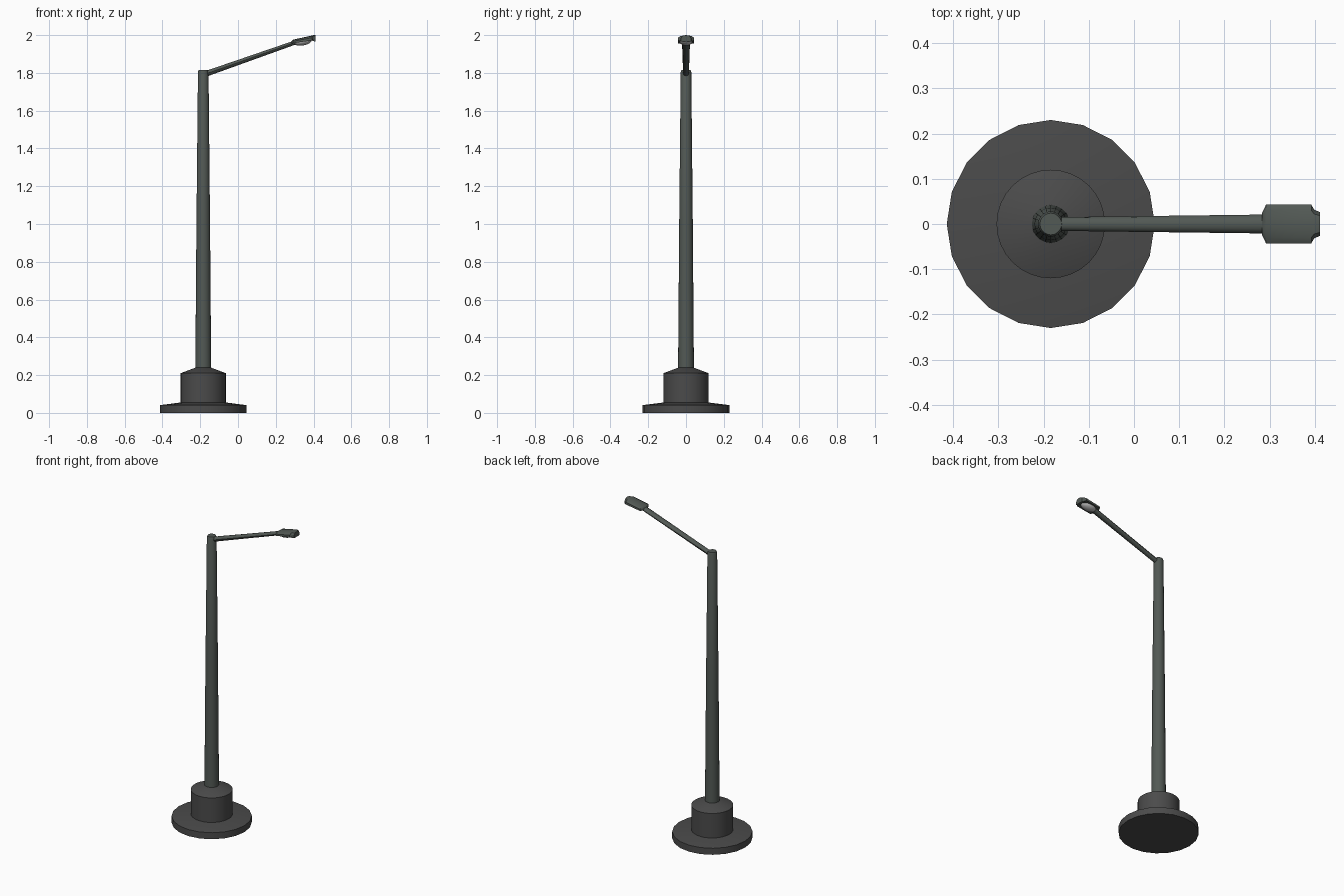
import bpy, bmesh, math
from mathutils import Vector, Matrix

if "Cube" in bpy.data.objects:
    bpy.data.objects.remove(bpy.data.objects["Cube"])

POLE_X = -0.184


def material(name, rgb):
    m = bpy.data.materials.new(name)
    m.diffuse_color = (*rgb, 1)
    m.use_nodes = True
    m.node_tree.nodes["Principled BSDF"].inputs["Base Color"].default_value = m.diffuse_color
    return m


BASE = material("dark_base", (0.07, 0.07, 0.07))
METAL = material("grey_green_metal", (0.085, 0.1, 0.09))
GLASS = material("lamp_glass", (0.5, 0.5, 0.5))


def finish(name, bm, mat, angle=35):
    bmesh.ops.recalc_face_normals(bm, faces=bm.faces)
    me = bpy.data.meshes.new(name)
    bm.to_mesh(me)
    bm.free()
    ob = bpy.data.objects.new(name, me)
    bpy.context.collection.objects.link(ob)
    me.materials.append(mat)
    bpy.ops.object.select_all(action='DESELECT')
    ob.select_set(True)
    bpy.context.view_layer.objects.active = ob
    bpy.ops.object.shade_smooth_by_angle(angle=math.radians(angle))
    return ob


def loft(name, rings, mat):
    """Skin a list of equal-length point rings and cap both ends."""
    bm = bmesh.new()
    vs = [[bm.verts.new(p) for p in r] for r in rings]
    n = len(vs[0])
    for a, b in zip(vs, vs[1:]):
        for i in range(n):
            j = (i + 1) % n
            bm.faces.new((a[i], a[j], b[j], b[i]))
    bm.faces.new(vs[0][::-1])
    bm.faces.new(vs[-1])
    return finish(name, bm, mat)


def lathe(name, profile, sides, mat):
    rings = [[(POLE_X + r * math.cos(2 * math.pi * i / sides),
               r * math.sin(2 * math.pi * i / sides), z) for i in range(sides)]
             for r, z in profile]
    return loft(name, rings, mat)


# Foot: wide plate and drum with a sloped shoulder
lathe("base_plate", [(0.23, 0), (0.23, 0.041), (0.12, 0.055)], 20, BASE)
lathe("base_drum", [(0.12, 0.03), (0.12, 0.21), (0.04, 0.24)], 32, BASE)

# Tapered pole
lathe("pole", [(0.042, 0.22), (0.036, 1.0), (0.028, 1.805), (0.024, 1.815)], 20, METAL)

# Rising arm, flattening towards the lamp
arm_a, arm_b = Vector((POLE_X, 0, 1.79)), Vector((0.30, 0, 1.96))
up = (arm_b - arm_a).normalized().cross(Vector((0, -1, 0)))
up = up if up.z > 0 else -up
rings = []
for c, w, h in ((arm_a, 0.015, 0.015), (arm_b, 0.021, 0.011)):
    rings.append([c + Vector((0, w * math.cos(t), 0)) + up * h * math.sin(t)
                  for t in (2 * math.pi * i / 12 for i in range(12))])
loft("arm", rings, METAL)

# Lamp housing: x, bottom, top, half width
sections = [(0.283, 1.955, 1.968, 0.024), (0.292, 1.957, 1.976, 0.043),
            (0.392, 1.972, 1.998, 0.043), (0.398, 1.968, 2.0, 0.032),
            (0.411, 1.966, 2.0, 0.026)]
shape = [(-1, 0), (1, 0), (1, 0.55), (0.7, 0.88), (0, 1), (-0.7, 0.88), (-1, 0.55)]
loft("lamp_housing", [[(x, u * w, b + v * (t - b)) for u, v in shape]
                      for x, b, t, w in sections], METAL)

# Bulging glass under the housing
bm = bmesh.new()
bmesh.ops.create_uvsphere(bm, u_segments=20, v_segments=12, radius=1)
bmesh.ops.delete(bm, geom=[v for v in bm.verts if v.co.z > 0.01], context='VERTS')
bmesh.ops.holes_fill(bm, edges=bm.edges[:])
bm.transform(Matrix.Translation((0.341, 0, 1.967)) @ Matrix.Rotation(-0.15, 4, 'Y')
             @ Matrix.Diagonal((0.05, 0.034, 0.022, 1)))
finish("lamp_glass", bm, GLASS, 50)
